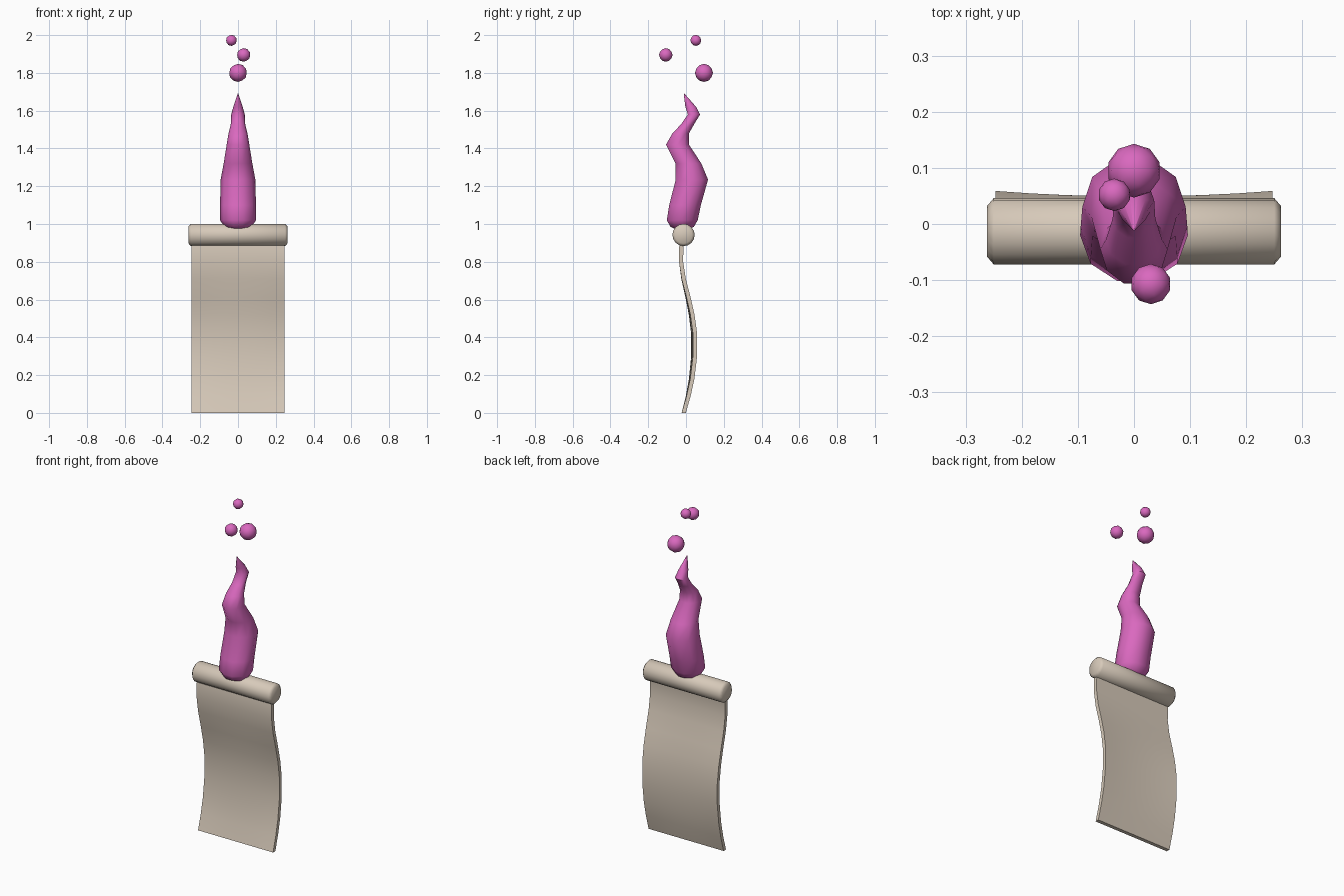
import bpy, bmesh, math
from mathutils import Matrix, Vector

cube = bpy.data.objects.get("Cube")
if cube:
    bpy.data.objects.remove(cube, do_unlink=True)


def material(name, rgb):
    m = bpy.data.materials.new(name)
    m.use_nodes = True
    m.diffuse_color = (*rgb, 1)
    m.node_tree.nodes["Principled BSDF"].inputs["Base Color"].default_value = (*rgb, 1)
    return m


parchment = material("parchment", (0.68, 0.59, 0.49))
pink = material("magic_pink", (0.70, 0.14, 0.52))


def finish(bm, name, mat, angle=50):
    bmesh.ops.recalc_face_normals(bm, faces=bm.faces)
    me = bpy.data.meshes.new(name)
    bm.to_mesh(me)
    bm.free()
    me.materials.append(mat)
    ob = bpy.data.objects.new(name, me)
    bpy.context.collection.objects.link(ob)
    bpy.ops.object.select_all(action="DESELECT")
    ob.select_set(True)
    bpy.context.view_layer.objects.active = ob
    bpy.ops.object.shade_smooth_by_angle(angle=math.radians(angle))
    return ob


def loft(bm, rings):
    """Bridge closed rings of points and cap both ends."""
    loops = [[bm.verts.new(p) for p in ring] for ring in rings]
    n = len(loops[0])
    for a, b in zip(loops, loops[1:]):
        for i in range(n):
            j = (i + 1) % n
            bm.faces.new((a[i], a[j], b[j], b[i]))
    bm.faces.new(loops[0])
    bm.faces.new(loops[-1])


# Hanging sheet: S-curved path (height, depth) with a slight bow across its width
path = [(0, -0.012), (0.09, 0.012), (0.18, 0.030), (0.30, 0.043), (0.42, 0.043),
        (0.52, 0.030), (0.61, 0.011), (0.71, -0.013), (0.80, -0.026), (0.88, -0.025), (0.94, -0.015)]
half, thick, cols = 0.247, 0.022, 8
bm = bmesh.new()
rings = []
for z, y in path:
    bow = 0.010 * math.sin(math.pi * min(z / 0.75, 1))
    us = [2 * i / cols - 1 for i in range(cols + 1)]
    front = [(u * half, y + bow * (u * u - 0.5) - thick / 2, z) for u in us]
    back = [(x, d + thick, h) for x, d, h in reversed(front)]
    rings.append(front + back)
loft(bm, rings)
sheet = finish(bm, "parchment_sheet", parchment)

# Rolled top edge with softened ends
bm = bmesh.new()
sections = [(-0.262, 0.045), (-0.25, 0.059), (0.25, 0.059), (0.262, 0.045)]
loft(bm, [[(x, -0.013 + r * math.cos(math.tau * k / 16), 0.942 + r * math.sin(math.tau * k / 16))
           for k in range(16)] for x, r in sections])
finish(bm, "rolled_top", parchment)

# Wavering flame: height, depth centre, half width, half depth
flame = [(0.97, -0.02, 0.03, 0.03), (0.985, -0.02, 0.07, 0.065), (1.02, -0.02, 0.096, 0.086),
         (1.10, -0.005, 0.095, 0.088), (1.235, 0.031, 0.092, 0.090), (1.32, 0.013, 0.076, 0.072),
         (1.42, -0.045, 0.060, 0.064), (1.48, -0.028, 0.050, 0.046), (1.53, 0.010, 0.038, 0.036),
         (1.58, 0.042, 0.036, 0.034), (1.62, 0.025, 0.025, 0.030), (1.69, -0.01, 0.002, 0.002)]
bm = bmesh.new()
loft(bm, [[(w * math.cos(math.tau * k / 10), y + d * math.sin(math.tau * k / 10), z)
           for k in range(10)] for z, y, w, d in flame])
finish(bm, "flame", pink)

# Floating sparks
for name, centre, r in (("large_spark", (0, 0.095, 1.80), 0.048),
                        ("middle_spark", (0.03, -0.107, 1.895), 0.036),
                        ("small_spark", (-0.035, 0.052, 1.972), 0.029)):
    bm = bmesh.new()
    bmesh.ops.create_icosphere(bm, subdivisions=2, radius=r, matrix=Matrix.Translation(Vector(centre)))
    finish(bm, name, pink)
